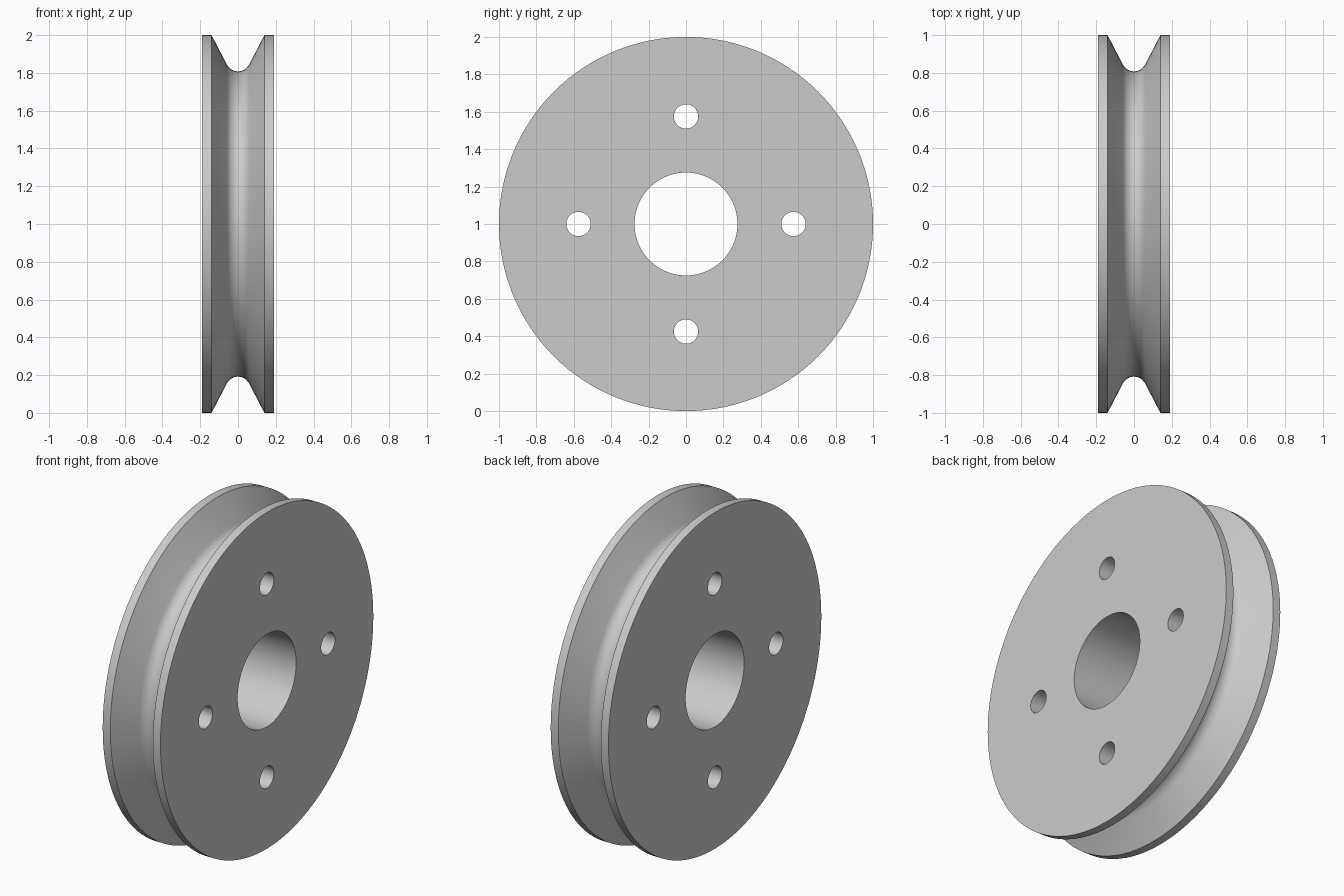
import bpy, bmesh
from math import sin, cos, pi, radians
from mathutils import Matrix, Vector

if "Cube" in bpy.data.objects:
    bpy.data.objects.remove(bpy.data.objects["Cube"], do_unlink=True)

HALF_WIDTH, RIM_INNER = 0.19, 0.14
RADIUS, BORE, GROOVE = 1.0, 0.275, 0.808
ARC, ARC_ANGLE = 0.066, radians(62)
HOLE_RADIUS, HOLE_CIRCLE = 0.065, 0.575
CENTRE = Vector((0, 0, RADIUS))

# Grey material
grey = bpy.data.materials.new("light grey")
grey.use_nodes = True
colour = (0.6, 0.6, 0.6, 1)
grey.diffuse_color = colour
grey.node_tree.nodes["Principled BSDF"].inputs["Base Color"].default_value = colour


def add_object(name, bm):
    bmesh.ops.recalc_face_normals(bm, faces=bm.faces)
    mesh = bpy.data.meshes.new(name)
    bm.to_mesh(mesh)
    bm.free()
    mesh.materials.append(grey)
    obj = bpy.data.objects.new(name, mesh)
    bpy.context.collection.objects.link(obj)
    return obj


# Pulley wheel: closed (x, radius) section with a rounded V groove
steps = 12
angles = [ARC_ANGLE * (2 * i / steps - 1) for i in range(steps + 1)]
groove = [(ARC * sin(a), GROOVE + ARC * (1 - cos(a))) for a in angles]
section = [(-HALF_WIDTH, BORE), (-HALF_WIDTH, RADIUS), (-RIM_INNER, RADIUS),
           *groove,
           (RIM_INNER, RADIUS), (HALF_WIDTH, RADIUS), (HALF_WIDTH, BORE)]

bm = bmesh.new()
verts = [bm.verts.new((x, 0, RADIUS + r)) for x, r in section]
edges = [bm.edges.new((v, verts[i - 1])) for i, v in enumerate(verts)]
bmesh.ops.spin(bm, geom=verts + edges, cent=CENTRE, axis=(1, 0, 0),
               angle=2 * pi, steps=128, use_merge=True)
bmesh.ops.remove_doubles(bm, verts=bm.verts, dist=1e-5)
wheel = add_object("pulley_wheel", bm)

# Four bolt holes through the web
bm = bmesh.new()
for i in range(4):
    a = i * pi / 2
    place = (Matrix.Translation(CENTRE + HOLE_CIRCLE * Vector((0, cos(a), sin(a))))
             @ Matrix.Rotation(pi / 2, 4, "Y"))
    bmesh.ops.create_cone(bm, cap_ends=True, segments=48, radius1=HOLE_RADIUS,
                          radius2=HOLE_RADIUS, depth=1, matrix=place)
cutter = add_object("bolt_hole_cutter", bm)
cutter.hide_render = True

cut = wheel.modifiers.new("bolt holes", "BOOLEAN")
cut.operation = "DIFFERENCE"
cut.solver = "EXACT"
cut.object = cutter

bpy.ops.object.select_all(action="DESELECT")
wheel.select_set(True)
bpy.context.view_layer.objects.active = wheel
bpy.ops.object.modifier_apply(modifier=cut.name)
bpy.data.objects.remove(cutter, do_unlink=True)
bpy.ops.object.shade_smooth_by_angle(angle=radians(30))
